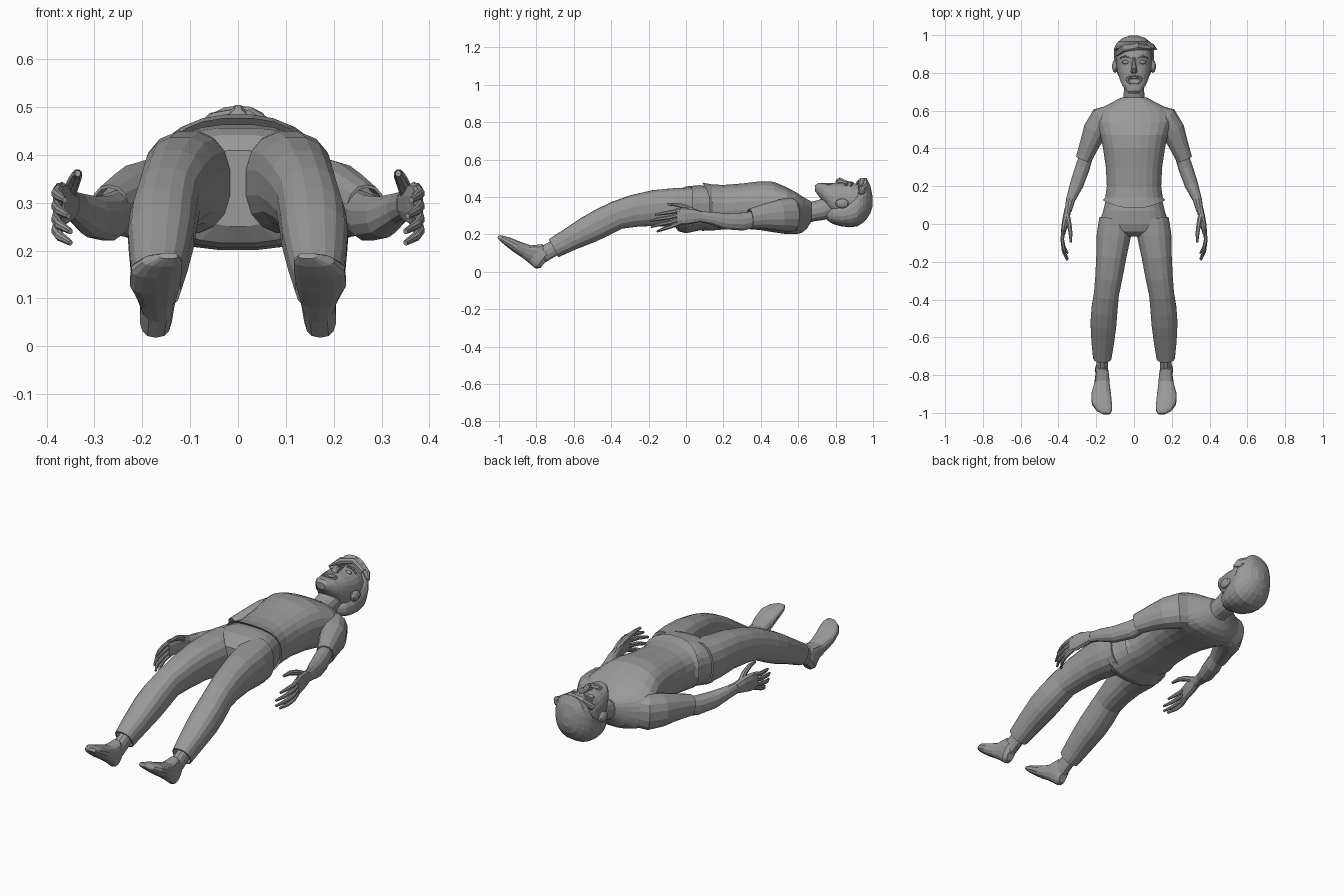
import bpy, bmesh, math
from mathutils import Vector, Matrix

grey = bpy.data.materials.new("mid_grey")
grey.diffuse_color = (0.32, 0.32, 0.32, 1)
UP = Vector((0, 0, 1))


def ring(c, side, up, rw, rh, n, e):
    """Superellipse section around c."""
    pts = []
    for i in range(n):
        a = 2 * math.pi * (i + 0.5) / n
        ca, sa = math.cos(a), math.sin(a)
        u = math.copysign(abs(ca) ** (2 / e), ca) * rw
        v = math.copysign(abs(sa) ** (2 / e), sa) * rh
        pts.append(c + side * u + up * v)
    return pts


def skin(name, rings):
    """Bridge rings into one capped mesh."""
    bm = bmesh.new()
    loops = [[bm.verts.new(p) for p in r] for r in rings]
    n = len(loops[0])
    for a, b in zip(loops, loops[1:]):
        for i in range(n):
            j = (i + 1) % n
            bm.faces.new((a[i], a[j], b[j], b[i]))
    bm.faces.new(loops[0])
    bm.faces.new(loops[-1])
    bmesh.ops.recalc_face_normals(bm, faces=bm.faces)
    me = bpy.data.meshes.new(name)
    bm.to_mesh(me)
    bm.free()
    me.materials.append(grey)
    ob = bpy.data.objects.new(name, me)
    bpy.context.collection.objects.link(ob)
    return ob


def tube(name, rows, n=12, e=2.2, lip=False, axis=None):
    """Limb: rows of x, y, z, half width, half height; sections follow the path."""
    pts = [Vector(r[:3]) for r in rows]
    rings = []
    for i, r in enumerate(rows):
        t = axis or (pts[min(i + 1, len(pts) - 1)] - pts[max(i - 1, 0)]).normalized()
        side = t.cross(UP).normalized()
        rings.append(ring(pts[i], side, side.cross(t), r[3], r[4], n, e))
    if lip:  # hollow end of a sleeve or trouser leg
        rings.append([pts[-1] + (p - pts[-1]) * 0.88 for p in rings[-1]])
        rings.append([p - t * 0.04 for p in rings[-1]])
    return skin(name, rings)


def stack(name, rows, n=20, e=2.4):
    """Body form along y: rows of y, half width, low z, high z."""
    return tube(name, [(0, y, (lo + hi) / 2, w, (hi - lo) / 2) for y, w, lo, hi in rows],
                n, e, axis=Vector((0, 1, 0)))


def ball(name, loc, scale, seg=12):
    bm = bmesh.new()
    m = Matrix.Translation(loc) @ Matrix.Diagonal((*scale, 1))
    bmesh.ops.create_uvsphere(bm, u_segments=seg, v_segments=seg // 2 + 2, radius=1, matrix=m)
    me = bpy.data.meshes.new(name)
    bm.to_mesh(me)
    bm.free()
    me.materials.append(grey)
    ob = bpy.data.objects.new(name, me)
    bpy.context.collection.objects.link(ob)
    return ob


# Shirt body, with the hem bowed up at the hips
shirt = stack("shirt", [
    (.105, .152, .24, .455), (.082, .166, .218, .478), (.14, .153, .22, .468),
    (.2, .145, .225, .465), (.3, .15, .23, .473), (.4, .165, .222, .485),
    (.47, .18, .21, .482), (.54, .205, .2, .452), (.59, .2, .2, .425),
    (.62, .165, .208, .405), (.645, .115, .228, .39), (.67, .065, .268, .376)], 24)
for v in shirt.data.vertices:
    if v.co.y < .11:
        v.co.y += .045 * (v.co.x / .166) ** 2

# Trouser seat
stack("trouser_seat", [
    (.17, .14, .235, .455), (.07, .164, .22, .464), (.0, .186, .205, .457),
    (-.04, .165, .215, .442), (-.065, .09, .25, .41)], 24, 2.6)

# Neck and head
tube("neck", [(0, .63, .305, .062, .05), (0, .67, .32, .056, .052),
              (0, .72, .33, .055, .055), (0, .78, .35, .06, .06)], 14)
head = stack("head", [
    (.69, .024, .432, .462), (.705, .04, .41, .474), (.735, .063, .375, .474),
    (.765, .076, .33, .472), (.8, .086, .29, .476), (.84, .093, .27, .474),
    (.88, .096, .255, .48), (.92, .094, .255, .468), (.96, .075, .28, .44),
    (.985, .03, .33, .40)], 24)

# Open mouth cut into the head
cutter = ball("mouth_cutter", (0, .763, .478), (.034, .021, .035))
mod = head.modifiers.new("mouth", 'BOOLEAN')
mod.operation, mod.object, mod.solver = 'DIFFERENCE', cutter, 'EXACT'
bpy.context.view_layer.objects.active = head
bpy.ops.object.modifier_apply(modifier="mouth")
bpy.data.objects.remove(cutter)

# Lips, teeth and nose
bpy.ops.mesh.primitive_torus_add(major_segments=16, minor_segments=6, major_radius=.036,
                                 minor_radius=.007, location=(0, .763, .469))
lips = bpy.context.object
lips.name = "lips"
lips.scale = (1, .64, 1)
lips.data.materials.append(grey)
ball("upper_teeth", (0, .777, .465), (.026, .007, .006))
tube("nose", [(0, .885, .472, .009, .008), (0, .85, .479, .011, .012),
              (0, .822, .486, .016, .02), (0, .806, .48, .019, .016),
              (0, .798, .474, .012, .008)], 8, 2, axis=Vector((0, -1, 0)))

# Hair cap with raised quiff and a side flick
stack("hair", [
    (.755, .05, .275, .33), (.785, .084, .256, .355), (.83, .1, .243, .375),
    (.875, .106, .238, .40), (.915, .108, .243, .435), (.93, .106, .252, .476),
    (.945, .1, .262, .492), (.965, .085, .28, .503), (.985, .058, .312, .462),
    (.998, .02, .35, .40)], 22)
tube("hair_flick", [(.06, .955, .45, .02, .025), (.095, .94, .435, .016, .025),
                    (.118, .925, .42, .004, .006)], 8)
tube("hair_fringe", [(-.09, .9, .435, .012, .016), (-.05, .93, .474, .02, .016),
                     (.02, .945, .487, .024, .016), (.08, .935, .45, .016, .016)], 8)

for s, tag in ((1, "left"), (-1, "right")):
    def limb(name, rows, *args, **kw):
        return tube(f"{tag}_{name}", [(s * r[0], *r[1:]) for r in rows], *args, **kw)

    # Face details
    ball(f"{tag}_eye", (s * .044, .857, .466), (.02, .011, .011), 10)
    limb("brow", [(.018, .878, .477, .005, .005), (.045, .889, .476, .006, .006),
                  (.072, .88, .458, .004, .005)], 6)
    ball(f"{tag}_ear", (s * .1, .835, .365), (.017, .036, .026), 10)

    # Trouser leg
    limb("trouser_leg", [
        (.1, .03, .342, .085, .11), (.107, -.06, .342, .092, .107),
        (.12, -.17, .341, .081, .097), (.133, -.28, .325, .073, .087),
        (.146, -.37, .302, .067, .077), (.156, -.45, .262, .07, .078),
        (.161, -.52, .226, .07, .075), (.165, -.62, .174, .061, .063),
        (.168, -.708, .126, .049, .055)], 16, 2.4, lip=True)

    # Ankle and foot, the foot pointing up along its sole
    limb("ankle", [(.167, -.62, .172, .034, .04), (.167, -.7, .128, .031, .042),
                   (.169, -.775, .088, .031, .045)], 12)
    d, u = Vector((0, -.79, .613)), Vector((0, .613, .79))
    rows = []
    for a, lo, hi, x, w in [
            (0, .02, .07, .172, .02), (.02, .002, .115, .172, .034),
            (.07, .004, .128, .168, .036), (.114, .004, .085, .17, .042),
            (.17, 0, .065, .174, .053), (.225, 0, .05, .17, .054),
            (.262, .002, .035, .158, .042), (.283, .007, .022, .146, .02)]:
        c = Vector((x, -.79, .004)) + d * a + u * (lo + hi) / 2
        rows.append((*c, w, (hi - lo) / 2))
    limb("foot", rows, 14, 2.5, axis=d)

    # Sleeve and forearm
    limb("sleeve", [
        (.11, .585, .31, .05, .085), (.165, .555, .305, .072, .092),
        (.205, .495, .302, .066, .083), (.232, .43, .297, .054, .069),
        (.267, .343, .285, .043, .053)], 14, lip=True)
    limb("forearm", [
        (.24, .40, .288, .034, .042), (.272, .3, .268, .04, .049),
        (.303, .21, .27, .037, .044), (.335, .13, .288, .025, .033),
        (.349, .07, .296, .019, .029)], 12)

    # Palm, thumb and four curled fingers
    limb("palm", [(.348, .085, .296, .019, .028), (.358, .04, .298, .019, .04),
                  (.368, -.01, .297, .017, .047), (.375, -.05, .295, .012, .045)], 10, 2.5)
    limb("thumb", [(.353, .05, .318, .014, .016), (.343, 0, .345, .013, .014),
                   (.336, -.05, .359, .011, .011), (.335, -.098, .361, .006, .007)], 8)
    for i, (z0, z1, y1, x1) in enumerate([(.33, .305, -.165, .362), (.308, .272, -.192, .354),
                                          (.285, .24, -.186, .35), (.263, .216, -.155, .35)]):
        limb(f"finger_{i + 1}", [
            (.373, -.03, z0, .011, .012), (.38, -.08, z0 * .55 + z1 * .45, .0105, .011),
            (.373, y1 * .75, z0 * .3 + z1 * .7, .0095, .01), (x1, y1, z1, .005, .006)], 8)
